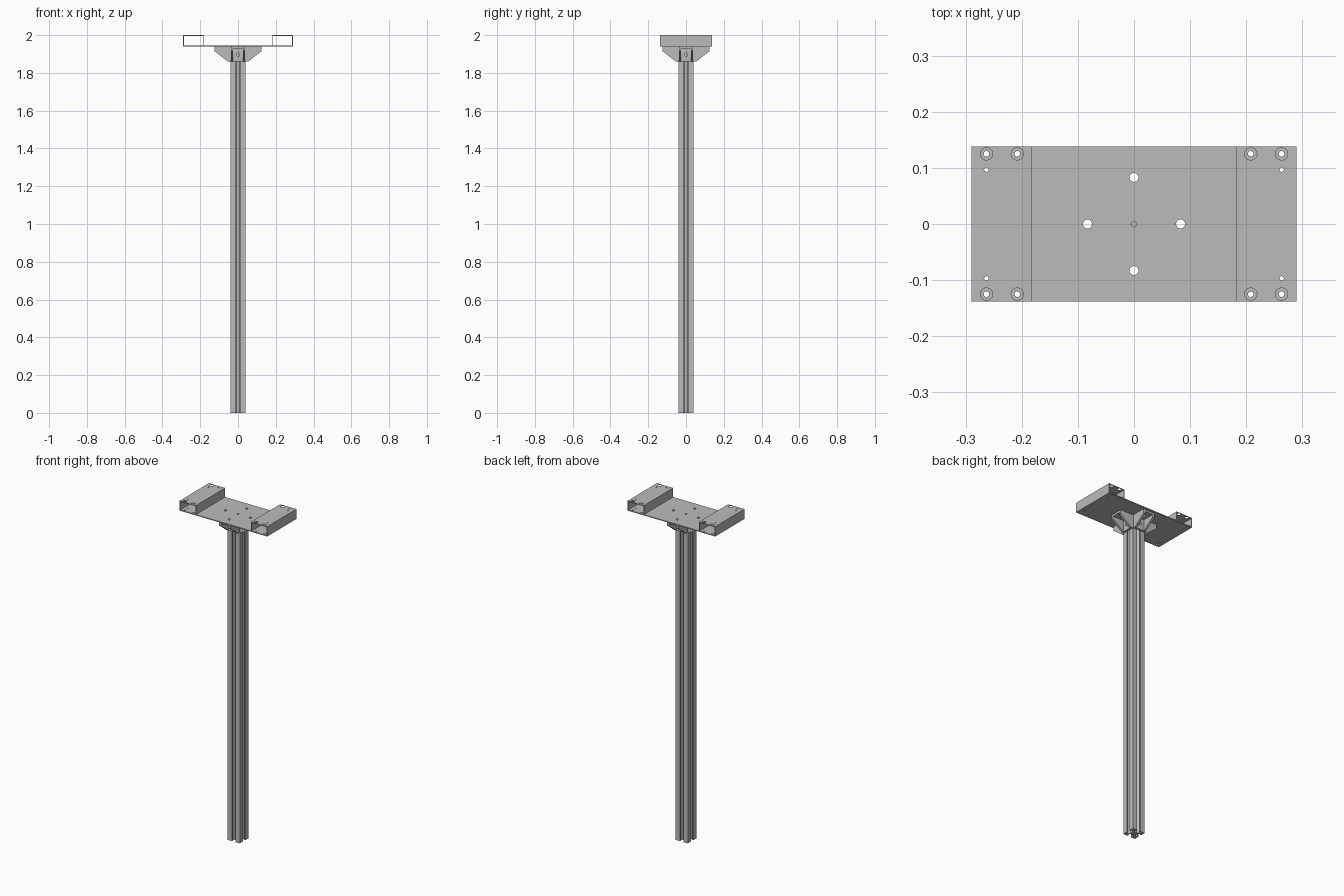
import bpy
import math
from mathutils import Matrix, Vector

cube = bpy.data.objects.get("Cube")
if cube:
    bpy.data.objects.remove(cube)

metal = bpy.data.materials.new("grey metal")
metal.use_nodes = True
GREY = (0.5, 0.5, 0.5, 1)
metal.diffuse_color = GREY
metal.node_tree.nodes["Principled BSDF"].inputs["Base Color"].default_value = GREY


def rect(x0, y0, x1, y1):
    return [(x0, y0), (x1, y0), (x1, y1), (x0, y1)]


def circle(x, y, r, n=24):
    return [(x + r * math.cos(math.tau * i / n), y + r * math.sin(math.tau * i / n))
            for i in range(n)]


def slab(name, loops, depth, matrix):
    """Extrude an outline with optional holes from 0 to depth along local z."""
    curve = bpy.data.curves.new(name, 'CURVE')
    curve.dimensions = '2D'
    curve.fill_mode = 'BOTH'
    curve.extrude = depth / 2
    for loop in loops:
        spline = curve.splines.new('POLY')
        spline.points.add(len(loop) - 1)
        for point, (x, y) in zip(spline.points, loop):
            point.co = (x, y, 0, 1)
        spline.use_cyclic_u = True
    temp = bpy.data.objects.new(name + "_curve", curve)
    bpy.context.collection.objects.link(temp)
    graph = bpy.context.evaluated_depsgraph_get()
    mesh = bpy.data.meshes.new_from_object(temp.evaluated_get(graph))
    bpy.data.objects.remove(temp)
    bpy.data.curves.remove(curve)
    mesh.transform(matrix @ Matrix.Translation((0, 0, depth / 2)))
    mesh.shade_flat()
    mesh.materials.clear()
    mesh.materials.append(metal)
    mesh.name = name
    obj = bpy.data.objects.new(name, mesh)
    bpy.context.collection.objects.link(obj)
    return obj


def axes(u, v, origin):
    """Matrix whose local x and y run along u and v."""
    u, v = Vector(u), Vector(v)
    m = Matrix((u, v, u.cross(v))).transposed().to_4x4()
    m.translation = origin
    return m


def at(z):
    return Matrix.Translation((0, 0, z))


# Main dimensions
H = 0.04                  # half width of post
PLATE_Z, PLATE_T = 1.941, 0.005
HALF_X, HALF_Y = 0.29, 0.138
INNER_X = 0.182
WALL = 0.004
BOLT = 0.083              # bracket bolt distance from centre

# Slotted post: one quarter of the profile, turned four times
half = [(0.016, 0.009), (0.029, 0.022), (0.033, 0.022), (0.033, 0.011), (H, 0.011)]
quarter = half + [(H, H)] + [(y, x) for x, y in reversed(half)]
profile = []
for k in range(4):
    c, s = round(math.cos(k * math.pi / 2)), round(math.sin(k * math.pi / 2))
    profile += [(c * x - s * y, s * x + c * y) for x, y in quarter]
slab("post", [profile], PLATE_Z, at(0))

# Hole centres shared by plate and channels
corner_bolts = [(x, sy * 0.125) for x in (0.208, 0.263) for sy in (-1, 1)]
pins = [(0.263, sy * 0.097) for sy in (-1, 1)]
bracket_bolts = [(BOLT, 0), (-BOLT, 0), (0, BOLT), (0, -BOLT)]

# Base plate
loops = [rect(-HALF_X, -HALF_Y, HALF_X, HALF_Y), circle(0, 0, 0.005)]
loops += [circle(x, y, 0.008) for x, y in bracket_bolts]
for sx in (-1, 1):
    loops += [circle(sx * x, y, 0.005) for x, y in corner_bolts]
    loops += [circle(sx * x, y, 0.004) for x, y in pins]
slab("base_plate", loops, PLATE_T, at(PLATE_Z))

# Open-ended box channels on both ends of the plate
bottom = PLATE_Z + PLATE_T
for side, sx in (("left", 1), ("right", -1)):
    a, b = sorted((sx * INNER_X, sx * HALF_X))
    loops = [rect(a, -HALF_Y, b, HALF_Y)]
    loops += [circle(sx * x, y, 0.011) for x, y in corner_bolts]
    loops += [circle(sx * x, y, 0.004) for x, y in pins]
    slab(side + "_channel_top", loops, WALL, at(2 - WALL))
    for part, x in (("wall_a", a), ("wall_b", b - WALL)):
        slab(f"{side}_channel_{part}", [rect(x, -HALF_Y, x + WALL, HALF_Y)],
             2 - WALL - bottom, at(bottom))

# Four gusset brackets between post and plate
REACH, DROP, HW, T = 0.085, 0.081, 0.038, 0.012
gusset = [(0, 0), (REACH, 0), (REACH, -0.026), (0.013, -DROP), (0, -DROP)]
for k, label in enumerate(("left", "back", "right", "front")):
    turn = Matrix.Rotation(k * math.pi / 2, 4, 'Z')
    # Side gussets
    for tag, y in (("a", -HW + T), ("b", HW)):
        m = axes((1, 0, 0), (0, 0, 1), (H, y, PLATE_Z))
        slab(f"{label}_bracket_gusset_{tag}", [gusset], T, turn @ m)
    # Flange under the plate
    inner = HW - T
    slab(label + "_bracket_top_flange",
         [rect(H, -inner, H + REACH, inner), circle(BOLT, 0, 0.009)],
         T, turn @ at(PLATE_Z - T))
    # Flange against the post
    m = axes((0, 1, 0), (0, 0, 1), (H, 0, PLATE_Z - DROP))
    slab(label + "_bracket_post_flange",
         [rect(-inner, 0, inner, DROP - T), circle(0, 0.036, 0.009)], T, turn @ m)
